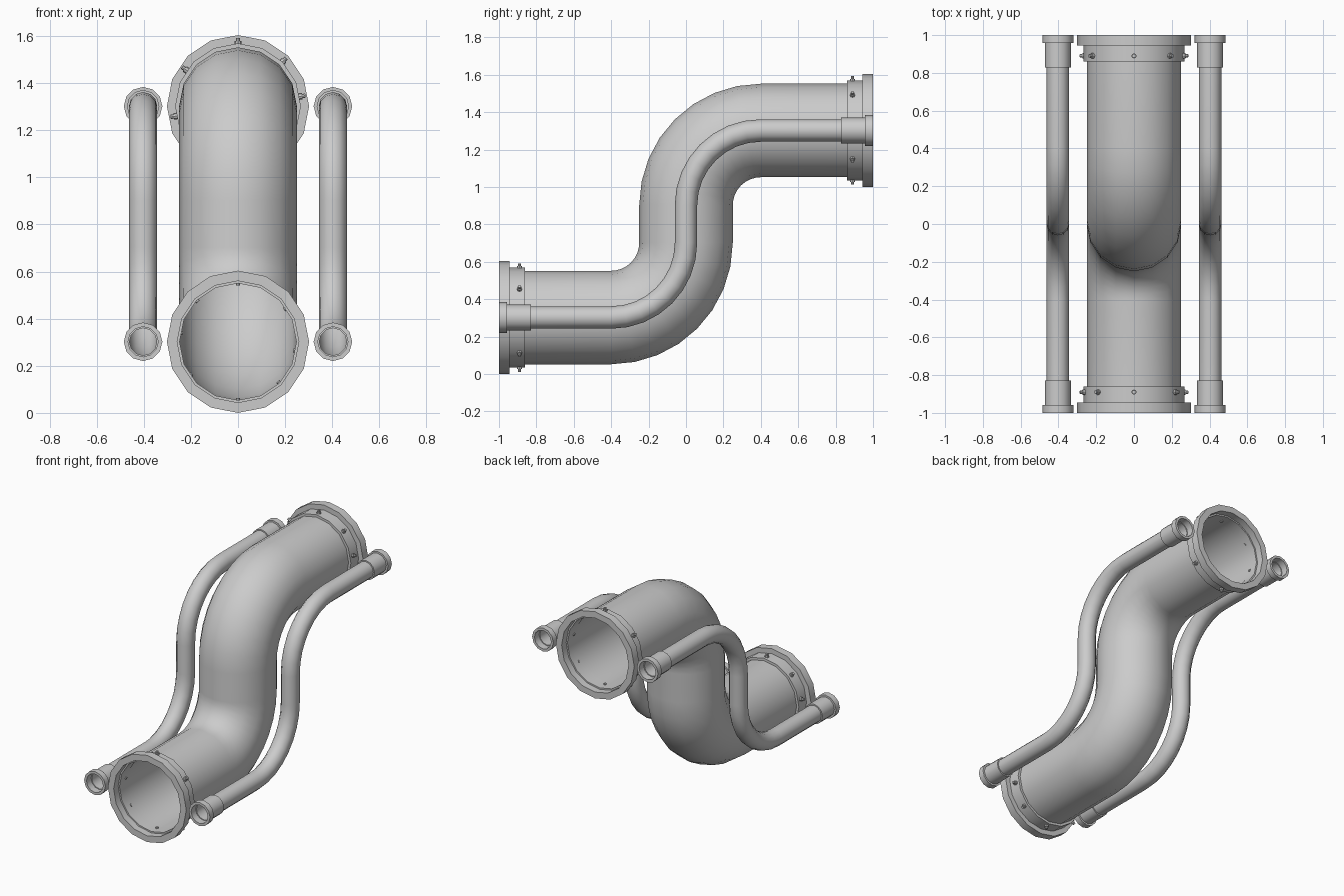
import bpy, bmesh
from math import sin, cos, pi, radians
from mathutils import Matrix, Vector

if "Cube" in bpy.data.objects:
    bpy.data.objects.remove(bpy.data.objects["Cube"])

metal = bpy.data.materials.new("grey metal")
metal.use_nodes = True
GREY = (0.6, 0.6, 0.6, 1)
metal.diffuse_color = GREY
metal.node_tree.nodes["Principled BSDF"].inputs["Base Color"].default_value = GREY

LOW, HIGH, BEND = 0.302, 1.302, 0.4


def finish(name, bm):
    bmesh.ops.recalc_face_normals(bm, faces=bm.faces)
    mesh = bpy.data.meshes.new(name)
    bm.to_mesh(mesh)
    bm.free()
    mesh.materials.append(metal)
    ob = bpy.data.objects.new(name, mesh)
    bpy.context.collection.objects.link(ob)
    bpy.ops.object.select_all(action="DESELECT")
    ob.select_set(True)
    bpy.context.view_layer.objects.active = ob
    bpy.ops.object.shade_smooth_by_angle(angle=radians(35))
    return ob


def bridge_rings(bm, rings, closed=False):
    n = len(rings[0])
    pairs = list(zip(rings, rings[1:]))
    if closed:
        pairs.append((rings[-1], rings[0]))
    for a, b in pairs:
        for i in range(n):
            j = (i + 1) % n
            bm.faces.new((a[i], a[j], b[j], b[i]))


def s_path(end, steps=8):
    """Centre line in y, z with its direction angle."""
    path = [(-end, LOW, 0)]
    for i in range(steps + 1):
        t = pi / 2 * i / steps
        path.append((-BEND + BEND * sin(t), LOW + BEND * (1 - cos(t)), t))
    # The upper half is the lower half turned about the middle
    return path + [(-y, LOW + HIGH - z, t) for y, z, t in reversed(path)]


def pipe(name, x, radius, end, sides):
    bm = bmesh.new()
    rings = []
    for y, z, t in s_path(end):
        ring = []
        for i in range(sides):
            a = 2 * pi * i / sides
            u, v = radius * cos(a), radius * sin(a)
            ring.append(bm.verts.new((x + u, y - v * sin(t), z + v * cos(t))))
        rings.append(ring)
    bridge_rings(bm, rings)
    return finish(name, bm)


def collar(name, x, z, side, profile, sides):
    """Revolve a closed (radius, distance from the opening) profile."""
    bm = bmesh.new()
    rings = [[bm.verts.new((x + r * cos(2 * pi * i / sides), side * (1 - d),
                            z + r * sin(2 * pi * i / sides)))
              for i in range(sides)] for r, d in profile]
    bridge_rings(bm, rings, closed=True)
    return finish(name, bm)


def bolts(name, side, z):
    """Eight bolts set radially through the sleeve."""
    bm = bmesh.new()
    for deg in (90, 45, 9, -35, -90, 225, 189, 145):
        a = radians(deg) * side
        out = Vector((cos(a), 0, sin(a)))
        turn = out.to_track_quat("Z", "Y").to_matrix().to_4x4()
        for radius, inner, outer in ((0.014, 0.255, 0.276), (0.009, 0.238, 0.29)):
            place = Vector((0, side * 0.89, z)) + out * (inner + outer) / 2
            bmesh.ops.create_cone(bm, cap_ends=True, segments=8, radius1=radius,
                                  radius2=radius, depth=outer - inner,
                                  matrix=Matrix.Translation(place) @ turn)
    return finish(name, bm)


BIG = ((0.258, 0), (0.302, 0), (0.302, 0.055), (0.267, 0.055),
       (0.267, 0.14), (0.248, 0.14), (0.248, 0.05), (0.258, 0.05))
SMALL = ((0.064, 0), (0.082, 0), (0.082, 0.042), (0.069, 0.042),
         (0.069, 0.172), (0.058, 0.172), (0.058, 0.05), (0.064, 0.05))

# Pipes
pipe("main_pipe", 0, 0.25, 0.93, 16)
for word, x in (("left", 0.403), ("right", -0.403)):
    pipe(word + "_side_pipe", x, 0.06, 0.93, 12)

# End collars and bolts
for word, side, z in (("front", -1, LOW), ("back", 1, HIGH)):
    collar(word + "_main_collar", 0, z, side, BIG, 16)
    bolts(word + "_bolts", side, z)
    for hand, x in (("left", 0.403), ("right", -0.403)):
        collar(word + "_" + hand + "_collar", x, z, side, SMALL, 12)
